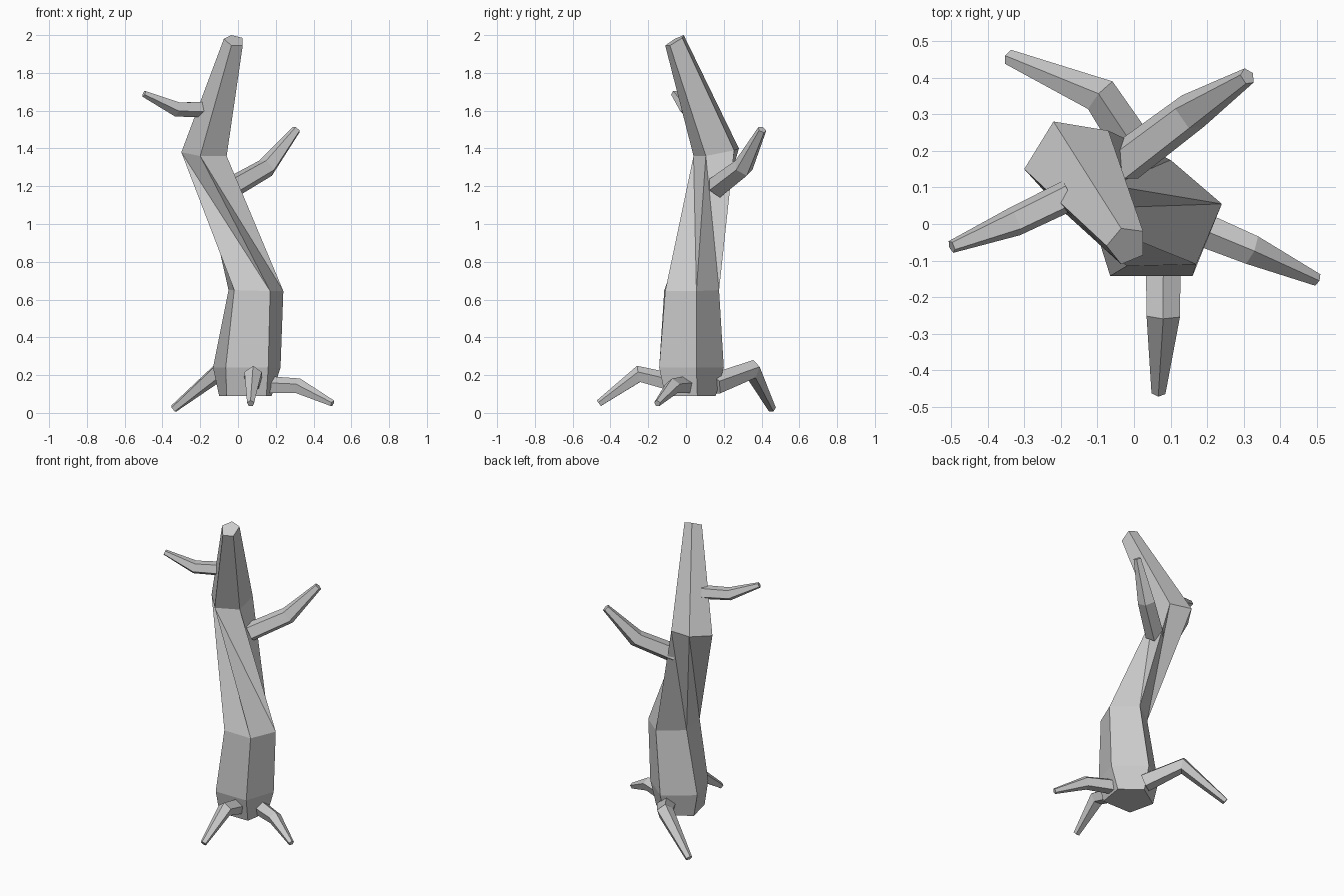
import bpy, math
from mathutils import Vector

if "Cube" in bpy.data.objects:
    bpy.data.objects.remove(bpy.data.objects["Cube"])


def loft(name, rings, twisted=()):
    """Skin a list of equal-sized rings and cap both ends.
    Twisted spans are split along the inward diagonal."""
    n = len(rings[0])
    verts = [v for ring in rings for v in ring]
    faces = [list(range(n))[::-1], list(range(len(verts) - n, len(verts)))]
    for r in range(len(rings) - 1):
        for i in range(n):
            a, b = r * n + i, r * n + (i + 1) % n
            if r in twisted:
                faces += [[a, b, a + n], [b, b + n, a + n]]
            else:
                faces.append([a, b, b + n, a + n])
    mesh = bpy.data.meshes.new(name)
    mesh.from_pydata(verts, [], faces)
    mesh.update()
    obj = bpy.data.objects.new(name, mesh)
    bpy.context.collection.objects.link(obj)
    return obj


def limb(name, path, radii, turn=0, sides=5):
    """Tapered bent limb with rings mitred at the bend; turn=0 puts a ridge on top."""
    pts = [Vector(p) for p in path]
    dirs = [(b - a).normalized() for a, b in zip(pts, pts[1:])]
    tangents = [dirs[0]]
    tangents += [(a + b).normalized() for a, b in zip(dirs, dirs[1:])]
    tangents.append(dirs[-1])
    rings = []
    for p, t, r in zip(pts, tangents, radii):
        side = t.cross(Vector((0, 0, 1))).normalized()
        up = side.cross(t)
        angles = [math.radians(turn) - math.tau * i / sides for i in range(sides)]
        rings.append([p + r * (math.cos(a) * up + math.sin(a) * side) for a in angles])
    return loft(name, rings)


# Trunk: twisted five-sided rings from base to broken top
loft("trunk", [
    [(-0.06, -0.11, 0.09), (0.15, -0.11, 0.09), (0.178, 0.06, 0.09),
     (0.05, 0.157, 0.09), (-0.10, 0.06, 0.09)],
    [(-0.065, -0.142, 0.24), (0.16, -0.142, 0.24), (0.225, 0.055, 0.24),
     (0.05, 0.20, 0.24), (-0.132, 0.07, 0.24)],
    [(-0.02, -0.115, 0.65), (0.17, -0.11, 0.645), (0.24, 0.055, 0.645),
     (0.10, 0.175, 0.65), (-0.05, 0.065, 0.65)],
    [(-0.30, 0.15, 1.38), (-0.20, 0.04, 1.36), (-0.06, 0.105, 1.36),
     (-0.07, 0.255, 1.39), (-0.22, 0.28, 1.40)],
    [(-0.075, -0.06, 1.98), (-0.035, -0.11, 1.945), (0.025, -0.085, 1.945),
     (0.025, -0.02, 1.985), (-0.035, -0.012, 2.0)],
], twisted=(2,))

# Roots
limb("front_root", [(0.08, -0.10, 0.165), (0.08, -0.25, 0.202), (0.067, -0.46, 0.05)],
     [0.05, 0.048, 0.02])
limb("right_root", [(0.15, 0.0, 0.145), (0.32, -0.07, 0.14), (0.50, -0.152, 0.05)],
     [0.05, 0.043, 0.018])
limb("back_root", [(0.04, 0.15, 0.15), (-0.09, 0.35, 0.228), (-0.34, 0.455, 0.022)],
     [0.06, 0.053, 0.022])

# Branches
limb("right_branch", [(-0.03, 0.165, 1.195), (0.153, 0.303, 1.30), (0.31, 0.403, 1.50)],
     [0.06, 0.055, 0.024], turn=36)
limb("left_branch", [(-0.175, 0.08, 1.61), (-0.325, 0.007, 1.61), (-0.498, -0.062, 1.69)],
     [0.045, 0.042, 0.018], turn=36)
